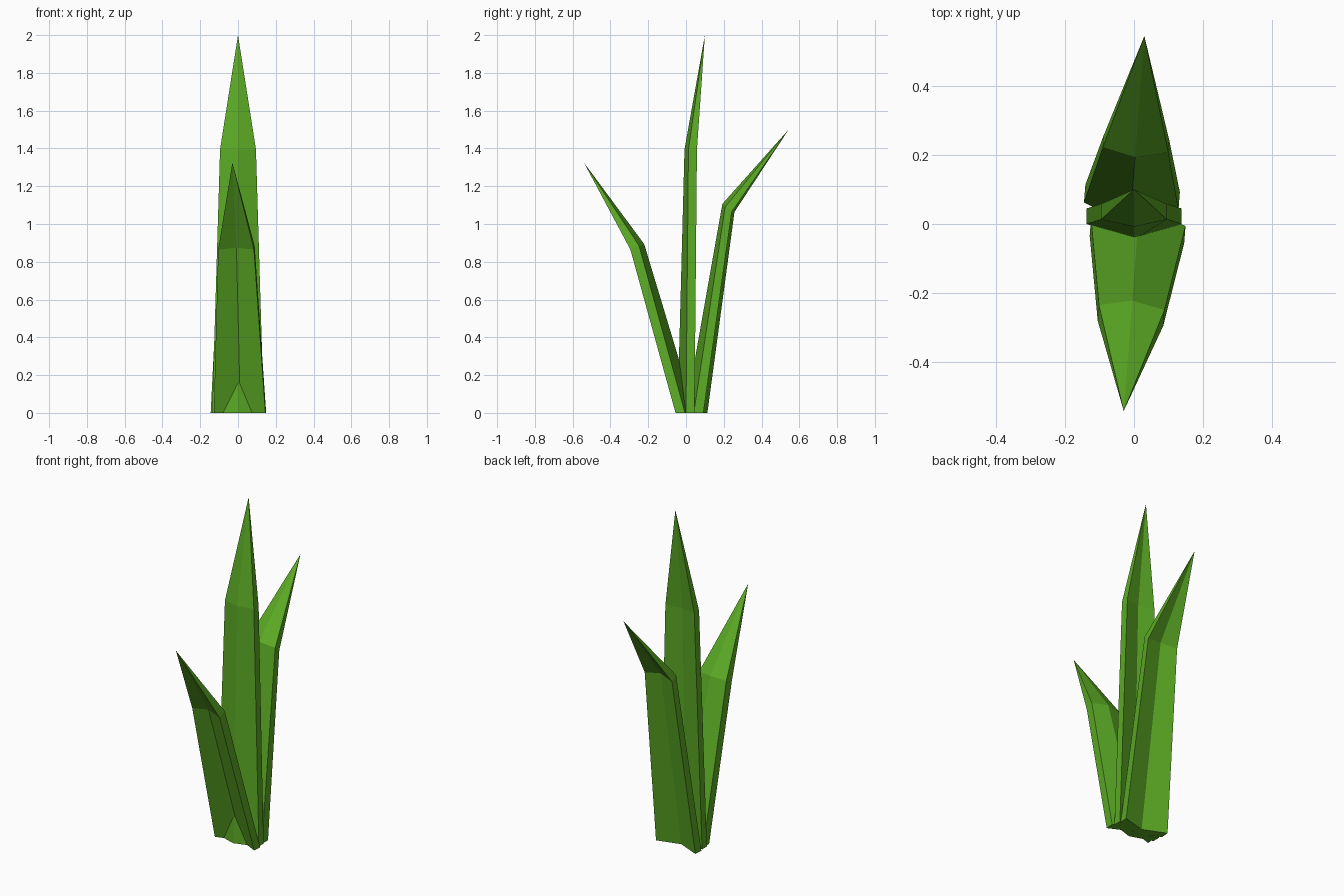
import bpy, bmesh
from mathutils import Matrix, Vector

cube = bpy.data.objects.get("Cube")
if cube:
    bpy.data.objects.remove(cube)

green = bpy.data.materials.new("leaf_green")
green.use_nodes = True
color = (0.105, 0.40, 0.018, 1)
green.diffuse_color = color
green.node_tree.nodes["Principled BSDF"].inputs["Base Color"].default_value = color


def ring(half_width, ridge, edge, z, tilt=0):
    """Chevron section; ridge and edge each give (ridge side y, hollow side y)."""
    w = half_width
    outline = [(-w, edge[0]), (0, ridge[0]), (w, edge[0]),
               (w, edge[1]), (0, ridge[1]), (-w, edge[1])]
    return [Vector((x, y, z + tilt * (y - edge[0]) if z else 0)) for x, y in outline]


def blade(name, base, bend, tip, shift=0, turn=0):
    """Leaf with a folded section, a bend and a pointed tip."""
    bm = bmesh.new()
    low = [bm.verts.new(p) for p in base]
    mid = [bm.verts.new(p) for p in bend]
    point = bm.verts.new(tip)
    for i in range(len(low)):
        j = (i + 1) % len(low)
        bm.faces.new((low[i], low[j], mid[j], mid[i]))
        bm.faces.new((mid[i], mid[j], point))
    # Close the underside as two halves of the chevron
    bm.faces.new((low[0], low[1], low[4], low[5]))
    bm.faces.new((low[1], low[2], low[3], low[4]))
    bm.transform(Matrix.Translation((shift, 0, 0)) @ Matrix.Rotation(turn, 4, "Z"))
    bmesh.ops.recalc_face_normals(bm, faces=bm.faces[:])
    mesh = bpy.data.meshes.new(name)
    bm.to_mesh(mesh)
    bm.free()
    mesh.materials.append(green)
    obj = bpy.data.objects.new(name, mesh)
    bpy.context.collection.objects.link(obj)


# Tall upright leaf
blade("middle_leaf",
      ring(0.137, (-0.045, 0.0), (0.0, 0.045), 0),
      ring(0.095, (-0.008, 0.035), (0.013, 0.058), 1.395),
      (0, 0.1, 2))

# Short leaf leaning forward
blade("front_leaf",
      ring(0.137, (0.048, 0.01), (0.005, -0.045), 0),
      ring(0.095, (-0.222, -0.265), (-0.242, -0.288), 0.885, 0.44),
      (0, -0.542, 1.325), 0.012, -0.077)

# Medium leaf leaning backward
blade("back_leaf",
      ring(0.137, (-0.003, 0.055), (0.052, 0.103), 0),
      ring(0.095, (0.193, 0.23), (0.215, 0.25), 1.09, -0.75),
      (0, 0.545, 1.5), -0.012, -0.077)
